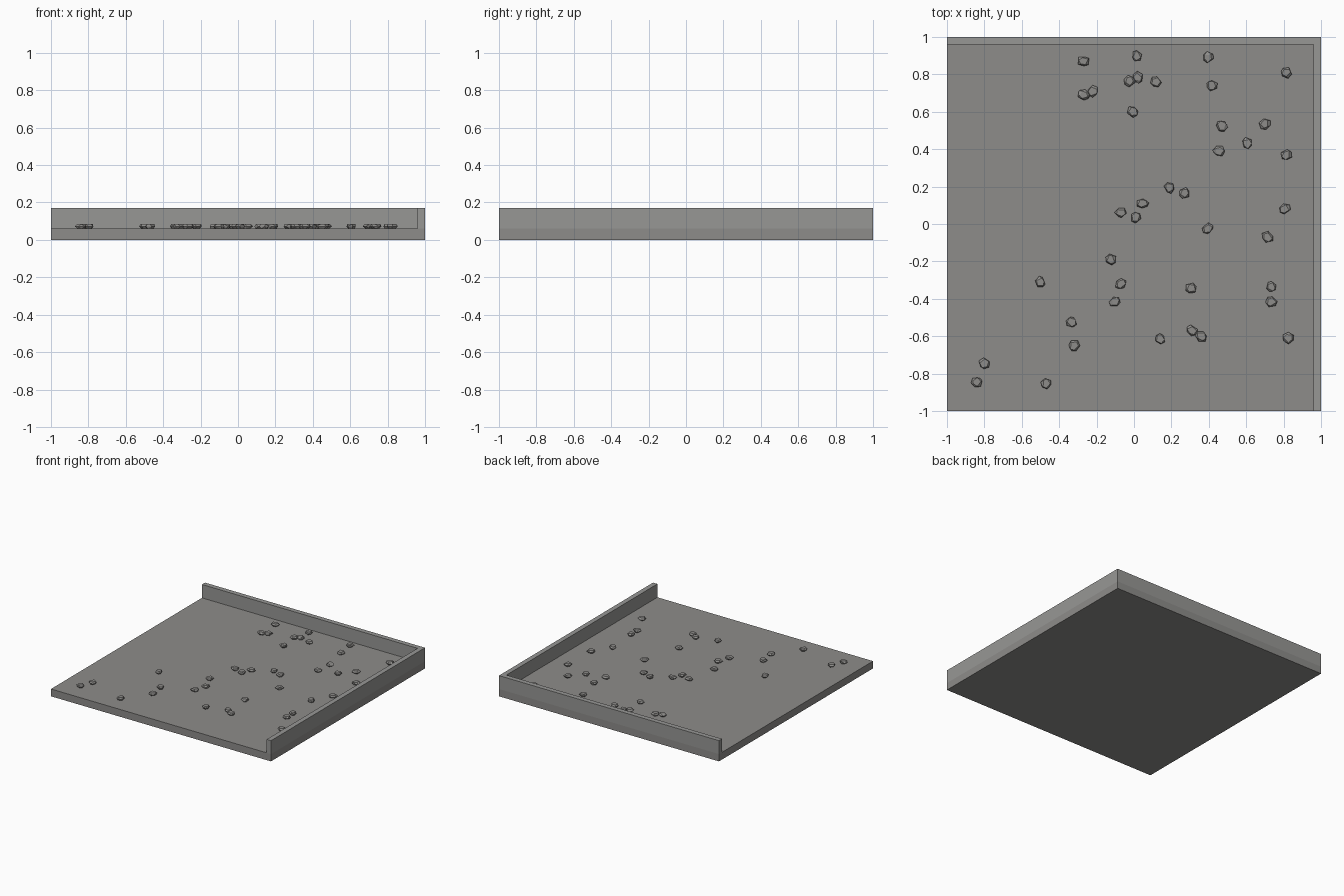
import bpy, bmesh, math, random
from mathutils import Vector

if "Cube" in bpy.data.objects:
    bpy.data.objects.remove(bpy.data.objects["Cube"])

random.seed(4)
FLOOR_TOP = 0.06
WALL_TOP = 0.17
WALL_IN = 0.96


def material(name, color):
    mat = bpy.data.materials.new(name)
    mat.diffuse_color = (*color, 1)
    mat.use_nodes = True
    mat.node_tree.nodes["Principled BSDF"].inputs["Base Color"].default_value = mat.diffuse_color
    return mat


ASPHALT = material("asphalt", (0.27, 0.265, 0.255))
CONCRETE = material("concrete", (0.31, 0.31, 0.30))
STONE = material("stone", (0.27, 0.265, 0.255))


def finish(bm, name, mat):
    bmesh.ops.recalc_face_normals(bm, faces=bm.faces)
    mesh = bpy.data.meshes.new(name)
    bm.to_mesh(mesh)
    bm.free()
    mesh.materials.append(mat)
    obj = bpy.data.objects.new(name, mesh)
    bpy.context.collection.objects.link(obj)
    return obj


def box(name, lo, hi, mat):
    bm = bmesh.new()
    bmesh.ops.create_cube(bm, size=1)
    lo, hi = Vector(lo), Vector(hi)
    for v in bm.verts:
        v.co = Vector(lo[i] + (v.co[i] + 0.5) * (hi[i] - lo[i]) for i in range(3))
    return finish(bm, name, mat)


def pebble(name, x, y):
    # Flattened angular stone: hull of jittered rings with a broad top
    bm = bmesh.new()
    turn = random.uniform(0, math.tau)
    stretch = random.uniform(0.9, 1.1)
    for z, r, n in ((0.0, 0.020, 5), (0.012, 0.031, 6), (0.024, 0.024, 5)):
        for i in range(n):
            a = math.tau * (i + random.uniform(-0.25, 0.25)) / n
            rr = r * random.uniform(0.85, 1.1)
            px, py = rr * math.cos(a) * stretch, rr * math.sin(a) / stretch
            bm.verts.new((x + px * math.cos(turn) - py * math.sin(turn),
                          y + px * math.sin(turn) + py * math.cos(turn),
                          FLOOR_TOP + z))
    bmesh.ops.convex_hull(bm, input=bm.verts)
    loose = [v for v in bm.verts if not v.link_faces]
    bmesh.ops.delete(bm, geom=loose, context='VERTS')
    return finish(bm, name, STONE)


# Floor slab
box("floor_slab", (-1, -1, 0), (1, 1, FLOOR_TOP), ASPHALT)

# L-shaped kerb along the back and right edges, extruded from one outline
bm = bmesh.new()
outline = [(-1, 1), (-1, WALL_IN), (WALL_IN, WALL_IN), (WALL_IN, -1), (1, -1), (1, 1)]
face = bm.faces.new([bm.verts.new((x, y, FLOOR_TOP)) for x, y in outline])
top = bmesh.ops.extrude_face_region(bm, geom=[face], use_keep_orig=True)["geom"]
for v in top:
    if isinstance(v, bmesh.types.BMVert):
        v.co.z = WALL_TOP
finish(bm, "corner_kerb", CONCRETE)

# Scattered pebbles
SPOTS = [
    (-.27, .87), (.015, .90), (.395, .89), (.815, .81), (-.025, .765),
    (.02, .785), (.115, .76), (-.27, .69), (-.22, .71), (.415, .74),
    (-.005, .60), (.47, .525), (.70, .535), (.605, .43), (.455, .39),
    (.815, .37), (.19, .195), (.27, .165), (.045, .11), (-.07, .06),
    (.01, .035), (.395, -.025), (.805, .08), (.715, -.07), (-.125, -.19),
    (-.50, -.31), (-.07, -.32), (-.10, -.415), (.305, -.345), (.735, -.335),
    (.735, -.415), (-.335, -.525), (-.32, -.65), (.14, -.615), (.31, -.57),
    (.36, -.60), (.825, -.61), (-.80, -.745), (-.84, -.845), (-.47, -.855),
]
for i, (x, y) in enumerate(SPOTS):
    pebble(f"pebble_{i + 1}", x, y)
